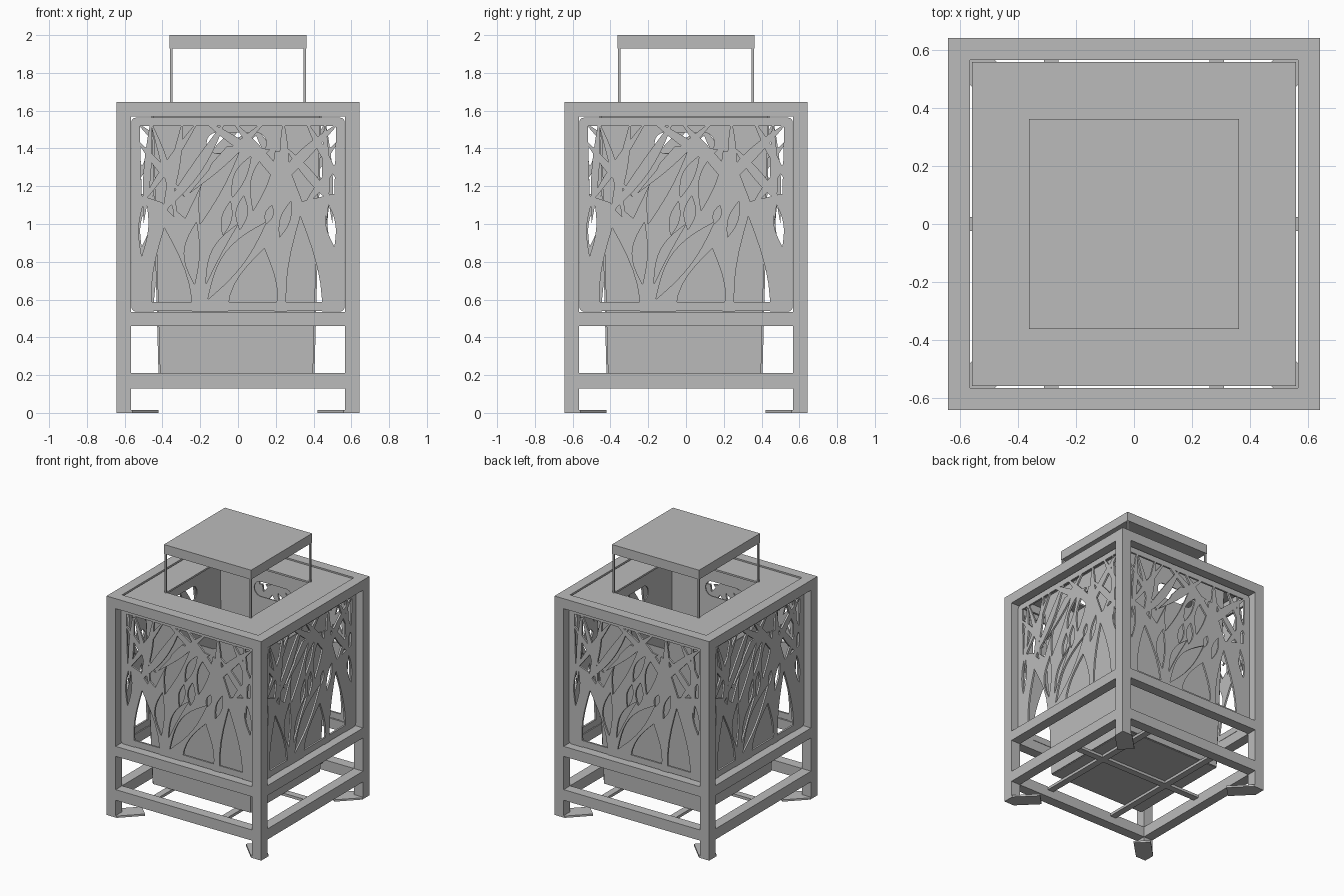
import bpy, bmesh
from math import sin, cos, pi, radians
from mathutils import Matrix, Vector
from mathutils.geometry import delaunay_2d_cdt

cube = bpy.data.objects.get("Cube")
if cube:
    bpy.data.objects.remove(cube, do_unlink=True)

# single metal colour
GREY = (0.5, 0.5, 0.5, 1.0)
metal = bpy.data.materials.new("grey_metal")
metal.use_nodes = True
metal.diffuse_color = GREY
for node in metal.node_tree.nodes:
    if node.type == 'BSDF_PRINCIPLED':
        node.inputs["Base Color"].default_value = GREY

SIDES = ("front", "left", "back", "right")


def turn(k):
    return Matrix.Rotation(k * pi / 2, 4, 'Z')


def finish(name, bm):
    mesh = bpy.data.meshes.new(name)
    bm.to_mesh(mesh)
    bm.free()
    mesh.materials.append(metal)
    bpy.context.collection.objects.link(bpy.data.objects.new(name, mesh))


def box(name, x0, x1, y0, y1, z0, z1, place=Matrix()):
    bm = bmesh.new()
    bmesh.ops.create_cube(bm, size=1)
    for v in bm.verts:
        v.co = (x1 if v.co.x > 0 else x0, y1 if v.co.y > 0 else y0, z1 if v.co.z > 0 else z0)
    bm.transform(place)
    finish(name, bm)


def ccw(loop):
    area = sum(a[0] * b[1] - b[0] * a[1] for a, b in zip(loop, loop[1:] + loop[:1]))
    return loop if area > 0 else loop[::-1]


def rect(x0, x1, y0, y1):
    return [(x0, y0), (x1, y0), (x1, y1), (x0, y1)]


def rounded(x0, x1, y0, y1, r, steps=6):
    """Rectangle with rounded corners."""
    corners = [(x1 - r, y1 - r), (x0 + r, y1 - r), (x0 + r, y0 + r), (x1 - r, y0 + r)]
    return [(cx + r * cos(a), cy + r * sin(a))
            for i, (cx, cy) in enumerate(corners)
            for a in [(i + s / steps) * pi / 2 for s in range(steps + 1)]]


def leaf(x0, z0, x1, z1, width, bend=0, steps=10):
    """Pointed leaf between two tips, in hundredths of a unit."""
    a, b = Vector((x0, z0)) / 100, Vector((x1, z1)) / 100
    side = Vector((a.y - b.y, b.x - a.x)).normalized() / 100

    def edge(sign):
        return [a.lerp(b, i / steps) + side * (bend + sign * width / 2) * sin(pi * i / steps)
                for i in range(steps + 1)]
    return [tuple(p) for p in edge(1) + edge(-1)[-2:0:-1]]


def sheet(name, outline, depth, place=Matrix(), holes=(), blades=()):
    """Flat sheet: outline minus holes, with blades laid back over the holes."""
    points, loops = [], []
    for loop in [outline, *holes, *blades]:
        loops.append(list(range(len(points), len(points) + len(loop))))
        points += [Vector(p) for p in ccw(loop)]
    coords, _, faces, _, _, origin = delaunay_2d_cdt(points, [], loops, 0, 0.0001)
    first_blade = 1 + len(holes)
    bm = bmesh.new()
    verts = [bm.verts.new((c.x, c.y, 0)) for c in coords]
    for face, src in zip(faces, origin):
        cut = any(0 < s < first_blade for s in src)
        kept = any(s >= first_blade for s in src)
        if 0 in src and (kept or not cut):
            bm.faces.new([verts[i] for i in face])
    bmesh.ops.delete(bm, geom=[v for v in bm.verts if not v.link_faces], context='VERTS')
    grown = bmesh.ops.extrude_face_region(bm, geom=bm.faces[:])["geom"]
    bmesh.ops.translate(bm, vec=(0, 0, depth), verts=[g for g in grown if isinstance(g, bmesh.types.BMVert)])
    bmesh.ops.recalc_face_normals(bm, faces=bm.faces[:])
    bm.transform(place)
    finish(name, bm)


# outer frame: posts and three square rings of rails
OUT, INN, TOP = 0.643, 0.567, 1.645
for k, side in enumerate(SIDES):
    box("post_" + side, -OUT, -INN, -OUT, -INN, 0, TOP, turn(k))
    for label, z0, z1 in (("low", 0.13, 0.21), ("middle", 0.46, 0.535), ("top", 1.57, TOP)):
        box(label + "_rail_" + side, -INN, INN, -OUT, -INN, z0, z1, turn(k))

# diagonal foot plates under the posts
foot = [(OUT, OUT), (OUT, 0.558), (0.505, 0.42), (0.42, 0.505), (0.558, OUT)]
for k, side in enumerate(SIDES):
    sheet("foot_plate_" + side, foot, 0.014, turn(k))

# grass lattice: leaf-shaped openings, then an upper window crossed by blades
openings = [
    (-39, 98, -31, 20, 21), (14, 87, -2, 32, 25, 2), (-16, 60, 15, 101, 11, 2), (33, 104, 37, 14, 19),
    (-22, 101, -23, 68, 8, -2), (1, 139, -20, 100, 11, -4), (7, 136, -3, 114, 6, -1),
    (-4, 112, -8, 94, 5), (3, 115, 1, 97, 6), (20, 142, 8, 107, 9, -2), (18, 110, 15, 100, 4),
    (28, 112, 22, 93, 5), (-42, 122, -34, 104, 5), (0, 100, -17, 68, 5, -3),
    (-51, 83, -49, 114, 5), (51, 88, 47, 112, 5),
]
window = [(-.52, 1.52), (.52, 1.52), (.51, 1.16), (.34, 1.12), (.24, 1.38), (.08, 1.41),
          (-.06, 1.41), (-.14, 1.32), (-.28, 1.03), (-.36, 1.1), (-.51, 1.15)]
grass = [
    (-47, 156, -32, 98, 4, 2), (-29, 156, -41, 98, 5, 1), (-54, 145, -28, 114, 4), (-53, 108, -20, 156, 4),
    (-6, 156, -42, 104, 6, 2), (-20, 156, 22, 128, 5), (16, 156, -26, 116, 5), (-4, 156, 36, 108, 6),
    (24, 156, 25, 110, 5), (54, 154, 12, 110, 6, -2), (35, 156, 55, 120, 4), (53, 108, 24, 142, 5),
    (54, 134, 34, 108, 4), (-50, 100, -46, 156, 4), (47, 100, 46, 156, 4),
]
bottom_border = rect(-0.56, 0.56, 0.54, 0.587)
upright = Matrix.Translation((0, -0.57, 0)) @ Matrix.Rotation(pi / 2, 4, 'X')
for k, side in enumerate(SIDES):
    sheet("lattice_panel_" + side, rounded(-0.565, 0.565, 0.537, 1.563, 0.025), 0.014, turn(k) @ upright,
          holes=[leaf(*o) for o in openings] + [window],
          blades=[leaf(*g) for g in grass] + [bottom_border])

# tapered inner box with a rounded slot high in each wall
BASE, HEIGHT, LEAN = 0.21, 1.415, 0.0267
half = 0.405
flare = half + HEIGHT * LEAN
wall = [(-half, 0), (half, 0), (flare, HEIGHT), (-flare, HEIGHT)]
slot = rounded(-0.158, 0.158, 1.165, 1.275, 0.054)
shift = Matrix.Translation((-0.008, -0.008, 0))
leaning = Matrix.Translation((0, -half, BASE)) @ Matrix.Rotation(pi / 2 + LEAN, 4, 'X')
for k, side in enumerate(SIDES):
    sheet("inner_wall_" + side, wall, 0.008, shift @ turn(k) @ leaning, holes=[slot])
box("inner_floor", -half, half, -half, half, BASE - 0.004, BASE + 0.008, shift)

# bars carrying the inner box
for label, x in (("left", 0.285), ("right", -0.285)):
    box("support_bar_" + label, x - 0.025, x + 0.025, -INN, INN, 0.185, 0.205)
box("support_bar_cross", -INN, INN, -0.025, 0.025, 0.185, 0.205)

# top plate with its square opening
RIM = 0.35
sheet("top_plate", rect(-0.56, 0.56, -0.56, 0.56), 0.013, Matrix.Translation((0, 0, 1.625)),
      holes=[rect(-RIM, RIM, -RIM, RIM)])

# raised cap on four thin rods
box("cap", -0.362, 0.362, -0.362, 0.362, 1.93, 2.0)
for k, side in enumerate(SIDES):
    box("cap_rod_" + side, -0.36, -0.348, -0.36, -0.348, 1.63, 1.935, turn(k))
